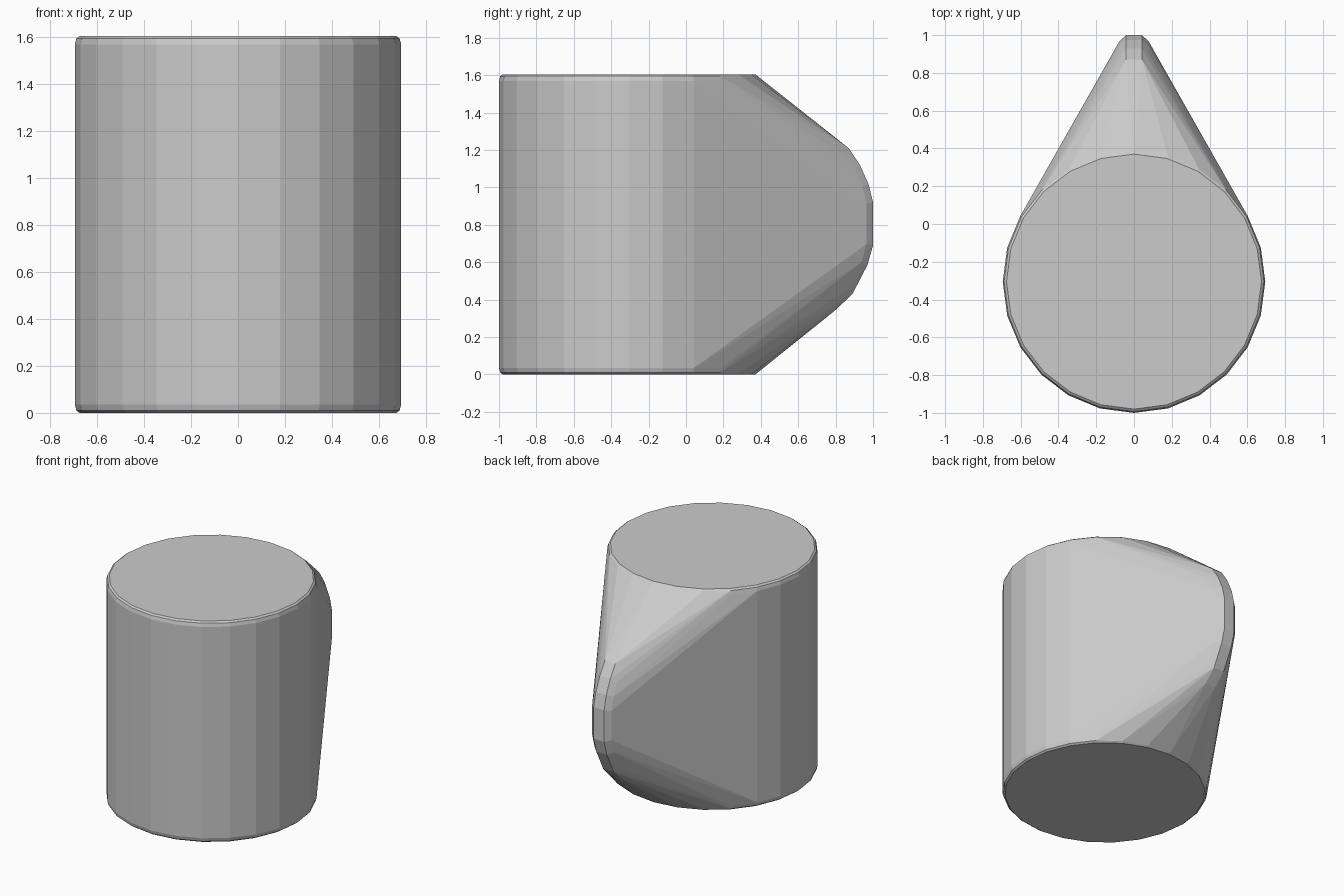
import bpy, bmesh, math
from mathutils import Vector

if "Cube" in bpy.data.objects:
    bpy.data.objects.remove(bpy.data.objects["Cube"])

SIDES, CY, H = 24, -0.305, 1.605
bm = bmesh.new()

# Round body: rings with a small softened rim at bottom and top
rim = [(0.675, 0.0), (0.688, 0.01), (0.695, 0.035)]
rings = rim + [(r, H - z) for r, z in reversed(rim)]
for r, z in rings:
    for i in range(SIDES):
        a = 2 * math.pi * i / SIDES
        bm.verts.new((r * math.cos(a), CY + r * math.sin(a), z))

# Rounded back ridge: narrow outer strip with wider, inset shoulders
ridge = [(0.80, 0.345), (0.89, 0.43), (0.97, 0.585), (1.0, 0.69),
         (1.0, 0.92), (0.975, 1.02), (0.93, 1.12), (0.87, 1.21)]
centre = Vector((0.5, 0.8))
for y, z in ridge:
    p = Vector((y, z))
    q = p + (centre - p).normalized() * 0.035
    for s in (-1, 1):
        bm.verts.new((s * 0.042, p.x, p.y))
        bm.verts.new((s * 0.078, q.x, q.y))

# Stretch one convex skin over body and ridge
res = bmesh.ops.convex_hull(bm, input=bm.verts[:], use_existing_faces=False)
loose = {g for g in res["geom_interior"] + res["geom_unused"]
         if isinstance(g, bmesh.types.BMVert)}
bmesh.ops.delete(bm, geom=list(loose), context='VERTS')
bmesh.ops.dissolve_limit(bm, angle_limit=math.radians(0.5),
                         verts=bm.verts[:], edges=bm.edges[:])
bmesh.ops.recalc_face_normals(bm, faces=bm.faces[:])

mesh = bpy.data.meshes.new("teardrop_body")
bm.to_mesh(mesh)
bm.free()
bpy.context.collection.objects.link(bpy.data.objects.new("teardrop_body", mesh))
